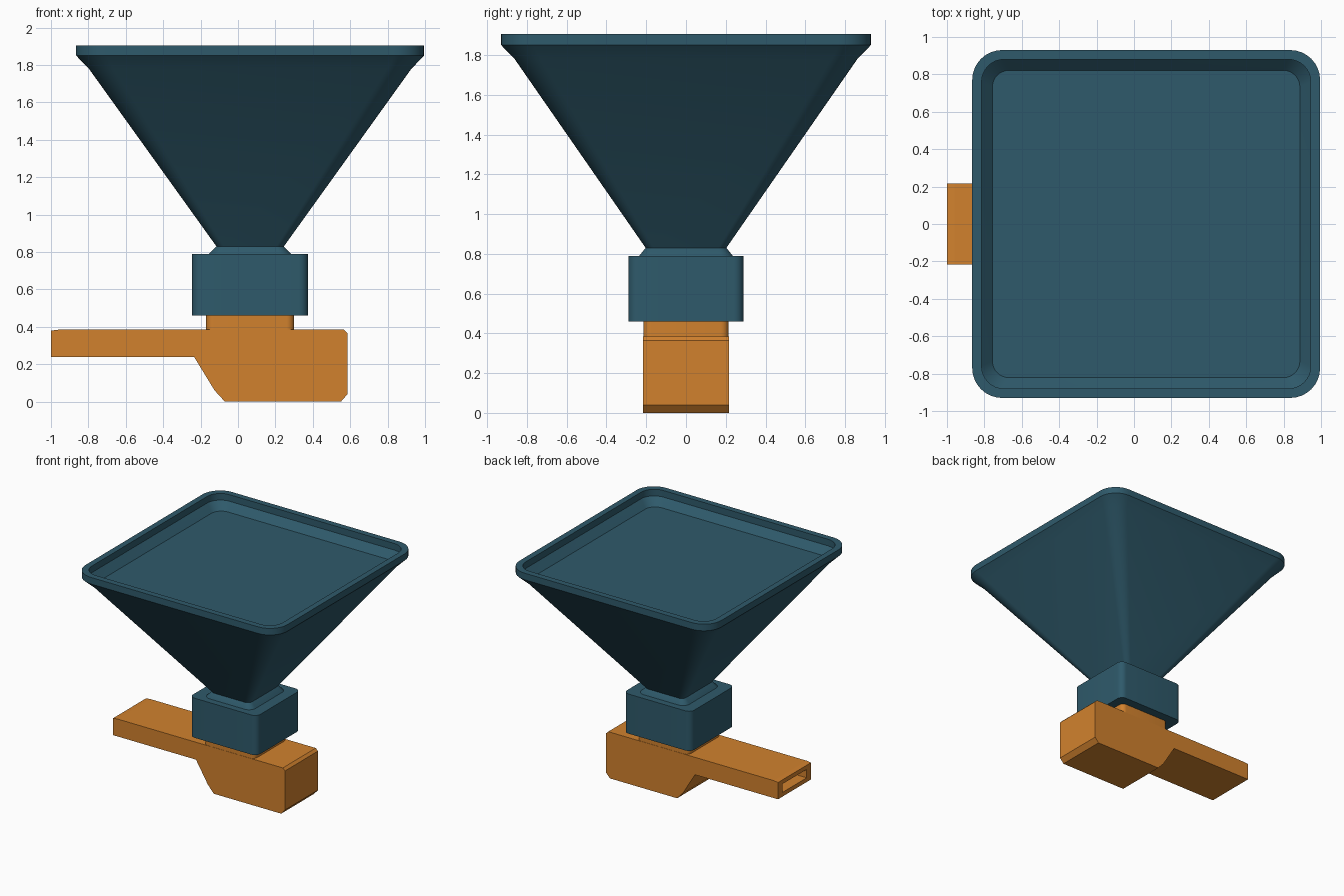
import bpy, bmesh, math

cube = bpy.data.objects.get("Cube")
if cube:
    bpy.data.objects.remove(cube, do_unlink=True)

CENTRE_X = 0.065  # axis of the hopper and collar


def material(name, colour):
    mat = bpy.data.materials.new(name)
    mat.use_nodes = True
    mat.diffuse_color = colour
    mat.node_tree.nodes["Principled BSDF"].inputs["Base Color"].default_value = colour
    return mat


teal = material("dark_teal", (0.028, 0.102, 0.147, 1))
orange = material("orange", (0.64, 0.222, 0.027, 1))


def finish(name, bm, mat):
    bmesh.ops.recalc_face_normals(bm, faces=bm.faces)
    mesh = bpy.data.meshes.new(name)
    bm.to_mesh(mesh)
    bm.free()
    obj = bpy.data.objects.new(name, mesh)
    bpy.context.collection.objects.link(obj)
    mesh.materials.append(mat)
    return obj


def smooth(obj):
    bpy.ops.object.select_all(action="DESELECT")
    obj.select_set(True)
    bpy.context.view_layer.objects.active = obj
    bpy.ops.object.shade_smooth_by_angle(angle=math.radians(30))


def rounded_ring(bm, hx, hy, r, z, steps=8):
    """Ring of vertices around a rounded rectangle."""
    ring = []
    for corner, (sx, sy) in enumerate([(1, 1), (-1, 1), (-1, -1), (1, -1)]):
        for i in range(steps + 1):
            a = math.pi / 2 * (corner + i / steps)
            ring.append(bm.verts.new((CENTRE_X + sx * (hx - r) + r * math.cos(a),
                                      sy * (hy - r) + r * math.sin(a), z)))
    return ring


def loft(name, levels, mat):
    """Join rounded rectangles (half x, half y, radius, z) and cap both ends."""
    bm = bmesh.new()
    rings = [rounded_ring(bm, *level) for level in levels]
    for a, b in zip(rings, rings[1:]):
        for i in range(len(a)):
            j = (i + 1) % len(a)
            bm.faces.new((a[i], a[j], b[j], b[i]))
    bm.faces.new(rings[0])
    bm.faces.new(rings[-1])
    obj = finish(name, bm, mat)
    smooth(obj)
    return obj


# Hopper: flared foot, pinched neck, funnel, rim and recessed tray
loft("hopper", [
    (0.225, 0.238, 0.06, 0.78),
    (0.22, 0.235, 0.06, 0.79),
    (0.18, 0.203, 0.04, 0.83),
    (0.862, 0.862, 0.13, 1.78),
    (0.93, 0.93, 0.16, 1.85),
    (0.93, 0.93, 0.16, 1.905),
    (0.88, 0.88, 0.12, 1.905),
    (0.88, 0.88, 0.12, 1.85),
    (0.822, 0.822, 0.09, 1.79),
], teal)

# Collar sleeve around the joint
loft("collar", [(0.31, 0.29, 0.05, 0.46), (0.31, 0.29, 0.05, 0.79)], teal)

# Post between the body and the collar
loft("post", [(0.235, 0.215, 0.04, 0.30), (0.235, 0.215, 0.04, 0.50)], orange)

# Body with long feed arm, extruded from its side profile
profile = [(-1, 0.24), (-1, 0.38), (-0.96, 0.385), (0.565, 0.385), (0.585, 0.365),
           (0.585, 0.04), (0.55, 0), (-0.07, 0), (-0.125, 0.06), (-0.235, 0.24)]
bm = bmesh.new()
side = bm.faces.new([bm.verts.new((x, -0.217, z)) for x, z in profile])
moved = bmesh.ops.extrude_face_region(bm, geom=[side])["geom"]
bmesh.ops.translate(bm, vec=(0, 0.434, 0),
                    verts=[v for v in moved if isinstance(v, bmesh.types.BMVert)])
body = finish("body_and_arm", bm, orange)

# Slot in the end of the arm
bm = bmesh.new()
bmesh.ops.create_cube(bm, size=1)
bmesh.ops.scale(bm, vec=(0.8, 0.32, 0.07), verts=bm.verts)
bmesh.ops.translate(bm, vec=(-0.9, 0, 0.31), verts=bm.verts)
cutter = finish("slot_cutter", bm, orange)
cutter.hide_render = True
cutter.hide_set(True)
cut = body.modifiers.new("slot", "BOOLEAN")
cut.operation = "DIFFERENCE"
cut.solver = "EXACT"
cut.object = cutter
